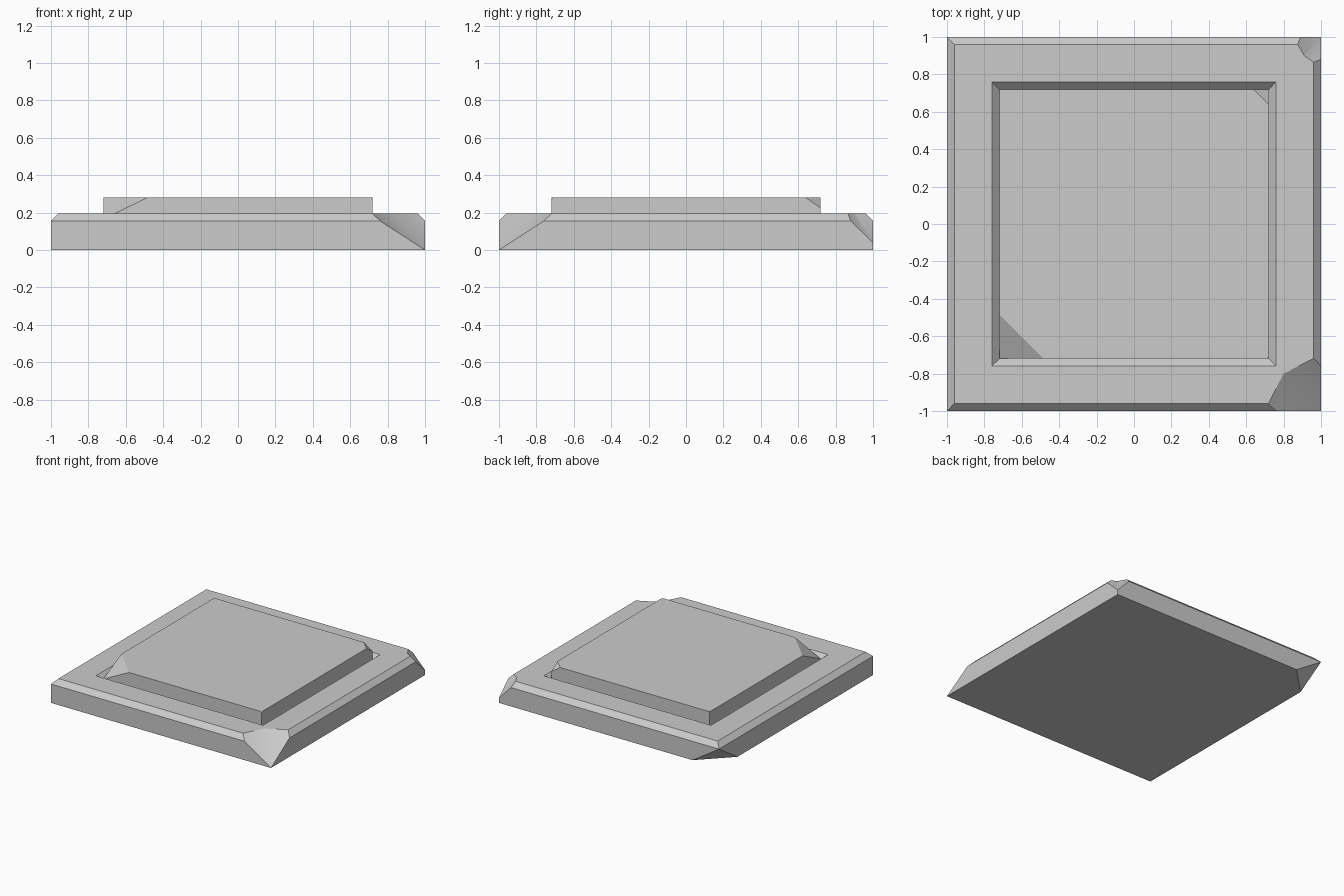
import bpy, bmesh
from mathutils import Vector

if "Cube" in bpy.data.objects:
    bpy.data.objects.remove(bpy.data.objects["Cube"])


def new_object(name, bm):
    bmesh.ops.recalc_face_normals(bm, faces=bm.faces)
    mesh = bpy.data.meshes.new(name)
    bm.to_mesh(mesh)
    bm.free()
    obj = bpy.data.objects.new(name, mesh)
    bpy.context.collection.objects.link(obj)
    return obj


def square_loft(name, profile):
    """Stack square loops of (half width, height) and cap both ends."""
    bm = bmesh.new()
    loops = [[bm.verts.new((sx * w, sy * w, z))
              for sx, sy in ((-1, -1), (1, -1), (1, 1), (-1, 1))]
             for w, z in profile]
    for a, b in zip(loops, loops[1:]):
        for i in range(4):
            j = (i + 1) % 4
            bm.faces.new((a[i], a[j], b[j], b[i]))
    bm.faces.new(loops[0][::-1])
    bm.faces.new(loops[-1])
    return new_object(name, bm)


def chip_corner(obj, sx, sy, half, apex_z, edge_z, dx, dy, inner=None):
    """Break off a corner: apex on the vertical edge, dx/dy run along the
    two sides at edge_z, inner is an optional deeper point (inset x, y, z)."""
    apex = Vector((sx * half, sy * half, apex_z))
    pts = [Vector((sx * (half - dx), sy * half, edge_z)),
           Vector((sx * half, sy * (half - dy), edge_z))]
    if inner:
        ix, iy, iz = inner
        pts.append(Vector((sx * (half - ix), sy * (half - iy), iz)))
    up = 1 if edge_z > apex_z else -1
    bm = bmesh.new()
    bm.verts.new(apex)
    for p in pts:
        bm.verts.new(apex + (p - apex) * 1.6)
    bm.verts.new(apex + Vector((sx * 0.25, sy * 0.25, up * 0.4)))
    bmesh.ops.convex_hull(bm, input=bm.verts)
    cutter = new_object("chip_cutter", bm)
    cutter.hide_render = True
    mod = obj.modifiers.new("chip", 'BOOLEAN')
    mod.operation = 'DIFFERENCE'
    mod.solver = 'EXACT'
    mod.object = cutter
    bpy.context.view_layer.objects.active = obj
    bpy.ops.object.modifier_apply(modifier=mod.name)
    bpy.data.objects.remove(cutter)


# Slab with chamfered rim, V groove and raised centre panel
slab = square_loft("stone_slab", [(1, 0), (1, 0.155), (0.96, 0.195),
                                  (0.76, 0.195), (0.72, 0.155), (0.72, 0.28)])

# Broken corners of the base: front right, back right, underside back left
chip_corner(slab, 1, -1, 1, 0.0, 0.155, 0.24, 0.24, (0.20, 0.20, 0.195))
chip_corner(slab, 1, 1, 1, 0.04, 0.155, 0.11, 0.12, (0.09, 0.10, 0.195))
chip_corner(slab, -1, 1, 1, 0.155, 0.0, 0.24, 0.24)

# Broken corners of the raised panel: front left, back right
chip_corner(slab, -1, -1, 0.72, 0.165, 0.28, 0.235, 0.235)
chip_corner(slab, 1, 1, 0.72, 0.225, 0.28, 0.08, 0.08)

bpy.ops.object.select_all(action='DESELECT')
slab.select_set(True)
bpy.context.view_layer.objects.active = slab
bpy.ops.object.shade_smooth_by_angle(angle=0.5)
